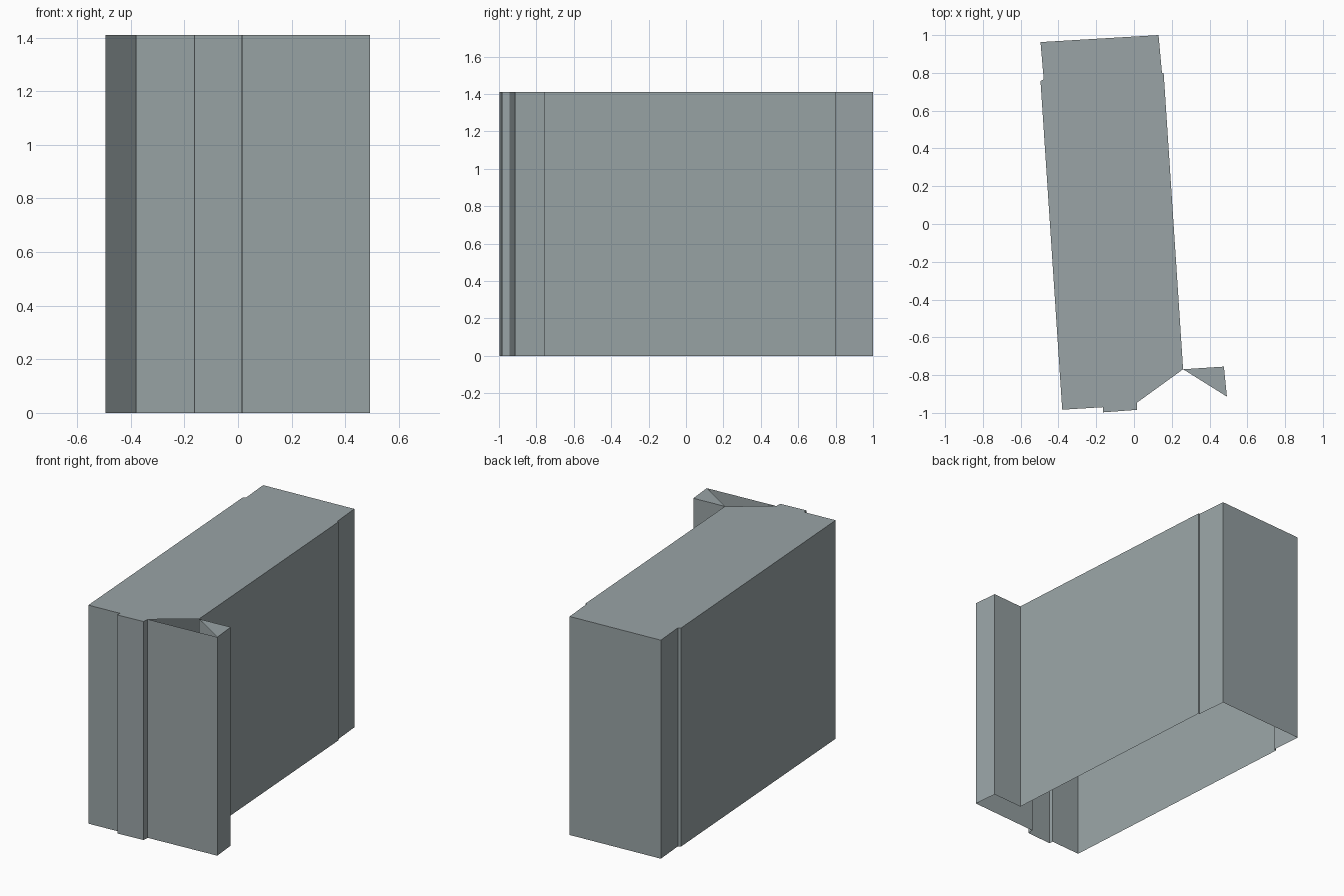
import bpy
import bmesh

HEIGHT = 1.41

cube = bpy.data.objects.get("Cube")
if cube:
    bpy.data.objects.remove(cube, do_unlink=True)

# One flat colour for the whole building
stone = bpy.data.materials.new("grey_stone")
stone.use_nodes = True
colour = (0.32, 0.37, 0.38, 1.0)
stone.diffuse_color = colour
stone.node_tree.nodes["Principled BSDF"].inputs["Base Color"].default_value = colour

# Footprint, counter-clockwise from the rear left corner
main_left = [(-0.495, 0.963), (-0.478, 0.765), (-0.495, 0.757), (-0.38, -0.983)]
front_bay = [(-0.165, -0.97), (-0.163, -0.997), (0.015, -0.984), (0.017, -0.945)]
side_wing = [(0.492, -0.914), (0.476, -0.755), (0.26, -0.769)]
main_right = [(0.157, 0.80), (0.148, 0.80), (0.13, 1.0)]
footprint = main_left + front_bay + side_wing + main_right


def make_object(name, build):
    bm = bmesh.new()
    build(bm)
    mesh = bpy.data.meshes.new(name)
    bm.to_mesh(mesh)
    bm.free()
    mesh.materials.append(stone)
    obj = bpy.data.objects.new(name, mesh)
    bpy.context.collection.objects.link(obj)
    return obj


# Outer walls: a closed ring of upright panels, open underneath
def build_walls(bm):
    low = [bm.verts.new((x, y, 0)) for x, y in footprint]
    high = [bm.verts.new((x, y, HEIGHT)) for x, y in footprint]
    for i in range(len(footprint)):
        j = (i + 1) % len(footprint)
        bm.faces.new((low[i], low[j], high[j], high[i]))


# Flat roof slabs; the front corner of the wing stays uncovered
def build_roof(points):
    def build(bm):
        bm.faces.new([bm.verts.new((x, y, HEIGHT)) for x, y in points])
    return build


make_object("outer_walls", build_walls)
make_object("main_roof", build_roof(main_left + front_bay + side_wing[-1:] + main_right))
make_object("wing_roof", build_roof(side_wing))
